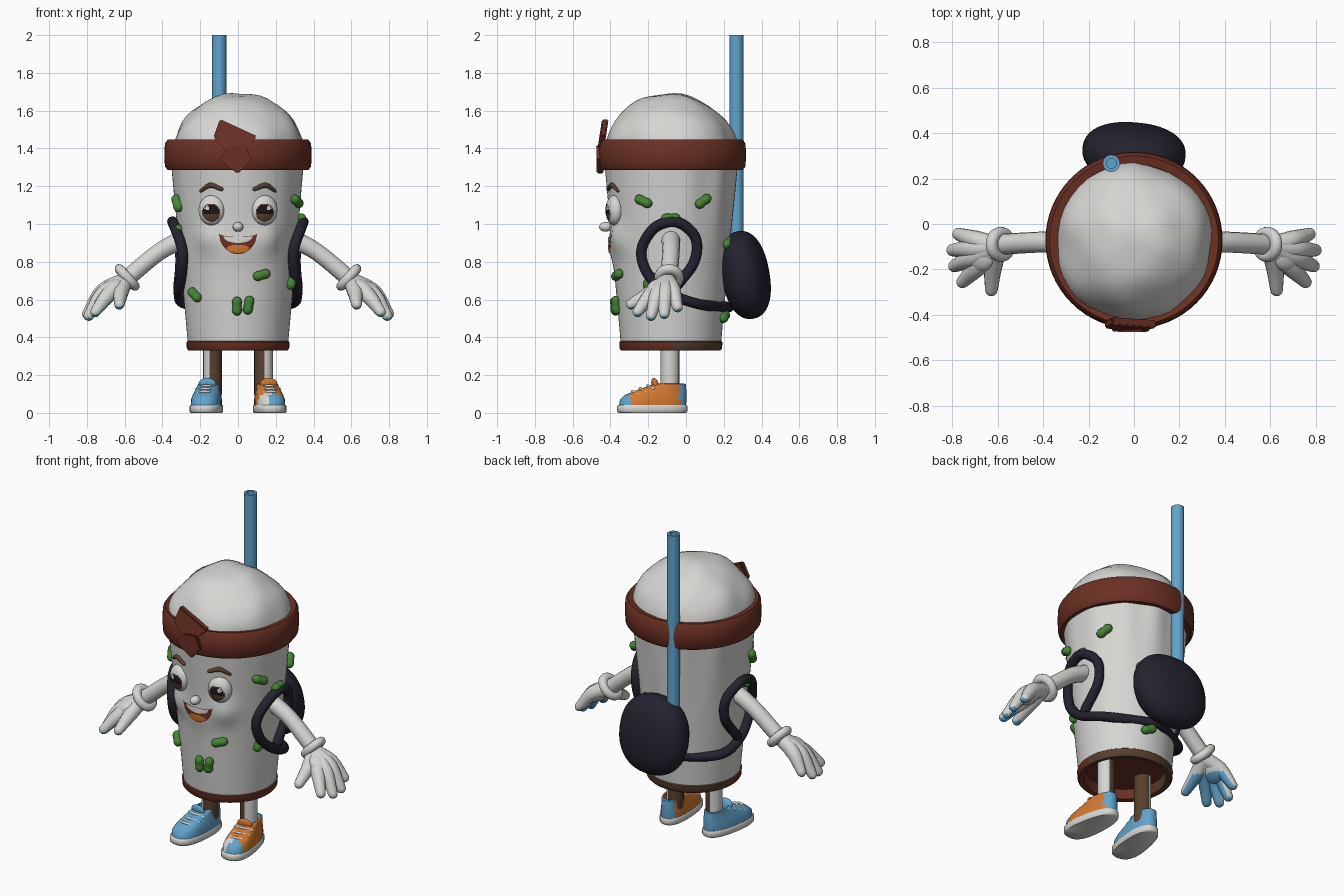
import bpy, bmesh
from math import sin, cos, asin, pi, radians, exp, copysign
from mathutils import Vector, Matrix, noise

cube = bpy.data.objects.get("Cube")
if cube:
    bpy.data.objects.remove(cube)


def material(name, *rgb):
    m = bpy.data.materials.new(name)
    m.use_nodes = True
    m.diffuse_color = (*rgb, 1)
    b = m.node_tree.nodes["Principled BSDF"]
    b.inputs["Base Color"].default_value = (*rgb, 1)
    b.inputs["Roughness"].default_value = 0.7
    return m


WHITE = material("white", 0.67, 0.67, 0.65)
BLUE = material("sky blue", 0.12, 0.37, 0.61)
ORANGE = material("orange", 0.65, 0.19, 0.03)
NAVY = material("dark navy", 0.017, 0.016, 0.028)
RED = material("red brown", 0.15, 0.03, 0.017)
GREEN = material("green", 0.06, 0.23, 0.035)
BROWN = material("brown", 0.1, 0.052, 0.028)
BLACK = material("black", 0.01, 0.008, 0.01)
CY = -0.08  # depth of the body axis


def finish(name, bm, mats, rule=None, angle=50):
    """Turn a bmesh into a smooth object; rule picks a material per face."""
    bmesh.ops.recalc_face_normals(bm, faces=bm.faces)
    bm.normal_update()
    for f in bm.faces:
        f.smooth = True
        if rule:
            f.material_index = rule(f.calc_center_median(), f.normal)
    me = bpy.data.meshes.new(name)
    bm.to_mesh(me)
    bm.free()
    for m in mats:
        me.materials.append(m)
    me.set_sharp_from_angle(angle=radians(angle))
    ob = bpy.data.objects.new(name, me)
    bpy.context.scene.collection.objects.link(ob)
    return ob


def skin(bm, loops, closed=False):
    """Bridge equal loops of points, capping the ends unless closed."""
    rows = [[bm.verts.new(p) for p in loop] for loop in loops]
    n = len(rows[0])
    for a, b in list(zip(rows, rows[1:])) + ([(rows[-1], rows[0])] if closed else []):
        for i in range(n):
            bm.faces.new((a[i], a[(i + 1) % n], b[(i + 1) % n], b[i]))
    if not closed:
        bm.faces.new(rows[0])
        bm.faces.new(rows[-1])


def circle(r, z, x=0, y=CY, n=64):
    return [(x + r * sin(2 * pi * i / n), y - r * cos(2 * pi * i / n), z) for i in range(n)]


def tube(bm, pts, radii, n=14, steps=6):
    """Round-ended tube along a smooth path with a radius per point."""
    p = [Vector(q) for q in pts]
    ext = [2 * p[0] - p[1]] + p + [2 * p[-1] - p[-2]]
    path = []
    for k in range(len(p) - 1):
        a, b, c, d = ext[k:k + 4]
        for j in range(steps):
            t = j / steps
            q = 0.5 * (2 * b + (c - a) * t + (2 * a - 5 * b + 4 * c - d) * t * t
                       + (3 * b - a - 3 * c + d) * t ** 3)
            path.append((q, radii[k] * (1 - t) + radii[k + 1] * t))
    path.append((p[-1], radii[-1]))
    tan = [(path[min(i + 1, len(path) - 1)][0] - path[max(i - 1, 0)][0]).normalized()
           for i in range(len(path))]
    caps = [radians(d) for d in (82, 56, 28)]
    (q0, r0), (q1, r1) = path[0], path[-1]
    rows = [(q0 - tan[0] * r0 * sin(c), r0 * cos(c), tan[0]) for c in caps]
    rows += [(q, r, t) for (q, r), t in zip(path, tan)]
    rows += [(q1 + tan[-1] * r1 * sin(c), r1 * cos(c), tan[-1]) for c in reversed(caps)]
    side, prev, loops = tan[0].orthogonal().normalized(), tan[0], []
    for q, r, t in rows:
        side = prev.rotation_difference(t) @ side
        prev, up = t, t.cross(side)
        loops.append([q + r * (cos(2 * pi * i / n) * side + sin(2 * pi * i / n) * up) for i in range(n)])
    skin(bm, loops)


def tube_object(name, pts, radii, mats, rule=None, **kw):
    bm = bmesh.new()
    tube(bm, pts, radii, **kw)
    return finish(name, bm, mats, rule)


def ball(bm, loc, scale, rot=Matrix(), u=32, v=20):
    m = Matrix.Translation(loc) @ rot @ Matrix.Diagonal((*scale, 1))
    return bmesh.ops.create_uvsphere(bm, u_segments=u, v_segments=v, radius=1, matrix=m)["verts"]


# Body surface: tapered wall with cheeks and soft folds; a is the angle from the front
def wall(z):
    return 0.262 + (z - 0.33) * 0.09


def surf(a, z, off=0.0):
    a = (a + pi) % (2 * pi) - pi
    r = wall(z) + off
    for ca, cz, amp in ((0.5, 0.92, 0.028), (-0.5, 0.92, 0.028), (0, 0.87, 0.014)):
        r += amp * exp(-((a - ca) / 0.24) ** 2 - ((z - cz) / 0.08) ** 2)
    fade = min(max((z - 0.85) / 0.35, 0), 1) * (1 - cos(a)) / 2
    r += 0.006 * fade * sin(11 * a)
    return Vector((r * sin(a), CY - r * cos(a), z))


def front(x, z, off=0.0):
    return surf(asin(x / 0.33), z, off)


bm = bmesh.new()
N = 80
loops = [circle(0.02, 0.39, n=N), circle(0.22, 0.39, n=N), circle(0.235, 0.335, n=N),
         circle(0.262, 0.33, n=N), circle(0.271, 0.34, n=N), circle(0.273, 0.375, n=N)]
loops += [[surf(2 * pi * i / N, 0.38 + k * 0.025) for i in range(N)] for k in range(42)]


def body_rule(c, n):
    if c.z > 0.38 and (c.xy - Vector((0, CY))).length > 0.25:
        return 0
    return 1 if c.y < -0.08 or n.z < -0.8 and c.z > 0.36 else 2


skin(bm, loops)
finish("cup_body", bm, [WHITE, RED, BROWN], body_rule)

# Lumpy domed top
bm = bmesh.new()
for v in ball(bm, (0, CY, 1.38), (0.35, 0.345, 0.31), u=40, v=28):
    v.co += (v.co - Vector((0, CY, 1.38))) * 0.06 * noise.noise(v.co * 6)
bmesh.ops.delete(bm, geom=[v for v in bm.verts if v.co.z < 1.33], context="VERTS")
finish("domed_top", bm, [WHITE])

# Headband and its folded knot
bm = bmesh.new()
profile = [(0.335, 1.29), (0.372, 1.285), (0.387, 1.305), (0.39, 1.365),
           (0.387, 1.425), (0.372, 1.447), (0.335, 1.44)]
skin(bm, [circle(r, z, y=-0.072) for r, z in profile], closed=True)
finish("headband", bm, [RED])


def plate(name, outline, y0, lean):
    bm = bmesh.new()
    skin(bm, [[(x, y0 + d + lean * (z - 1.4), z) for x, z in outline] for d in (0, 0.035)])
    bmesh.ops.bevel(bm, geom=bm.edges[:], offset=0.006, segments=2, affect="EDGES")
    finish(name, bm, [RED], angle=35)


plate("knot_upper_fold", [(-0.13, 1.46), (-0.095, 1.555), (0.1, 1.465), (0.05, 1.4), (-0.07, 1.39)], -0.468, 0.15)
plate("knot_lower_fold", [(-0.1, 1.34), (-0.05, 1.41), (0.04, 1.42), (0.07, 1.34), (0, 1.265)], -0.475, -0.02)

# Eyes: coloured by angle from the gaze axis
for side, s in (("left", 1), ("right", -1)):
    bm = bmesh.new()
    mid = Vector((s * 0.14, -0.378, 1.073))
    gaze = Matrix.Rotation(s * radians(16), 4, "Z")
    ball(bm, mid, (0.07, 0.046, 0.08), gaze @ Matrix.Rotation(0, 4, "X"), 48, 36)

    def eye_rule(c, n):
        d = gaze.inverted().to_3x3() @ (c - mid)
        x, z = d.x + s * 0.008, d.z + 0.012
        if d.y > 0 or x * x + z * z > 0.0023:
            return 0
        if (x - s * 0.018) ** 2 + (z - 0.024) ** 2 < 0.00016:
            return 0
        return 1 if z < -0.012 or x * x + z * z > 0.0018 else 2

    finish(side + "_eye", bm, [WHITE, BROWN, BLACK], eye_rule)
    tube_object(side + "_eyebrow", [front(s * x, z, 0.004) for x, z in ((0.085, 1.185), (0.14, 1.205), (0.19, 1.175))],
                [0.011, 0.014, 0.008], [BROWN])

bm = bmesh.new()
ball(bm, (0, -0.425, 0.985), (0.028, 0.035, 0.026))
finish("nose", bm, [WHITE])


# Mouth pieces: thin sheets between a lower and an upper curve
def sheet(name, w, low, high, off, mat):
    bm = bmesh.new()
    grid = []
    for i in range(25):
        u = -1 + i / 12
        lo, hi = low(u), high(u)
        grid.append([bm.verts.new(front(u * w, lo + (hi - lo) * j / 6, off)) for j in range(7)])
    for a, b in zip(grid, grid[1:]):
        for j in range(6):
            bm.faces.new((a[j], b[j], b[j + 1], a[j + 1]))
    bmesh.ops.remove_doubles(bm, verts=bm.verts, dist=1e-5)
    ob = finish(name, bm, [mat])
    if sum(p.normal.y for p in ob.data.polygons) > 0:
        ob.data.flip_normals()


def arch(u):
    return max(0, 1 - u * u) ** 0.5


sheet("mouth", 0.1, lambda u: 0.95 - 0.11 * arch(u), lambda u: 0.95 - 0.018 * arch(u), 0.004, RED)
sheet("teeth", 0.075, lambda u: 0.93 - 0.03 * arch(u), lambda u: 0.936 - 0.005 * arch(u), 0.007, WHITE)
sheet("tongue", 0.06, lambda u: 0.872 - 0.025 * arch(u), lambda u: 0.872 + 0.018 * arch(u), 0.007, ORANGE)

# Green bits stuck to the wall: angle, height, tilt
bits = [(65, 1.12, -25), (120, 1.12, 35), (90, 1.03, 0), (-70, 1.11, -60), (-76, 0.97, 5), (-50, 0.625, -35),
        (-1, 0.565, 90), (11, 0.57, 80), (24, 0.73, 15), (68, 0.7, 65), (160, 0.9, 20), (168, 0.51, 20)]
for i, (a, z, t) in enumerate(bits):
    t = radians(t)
    ends = [surf(radians(a) + k * cos(t) * 0.075, z + k * sin(t) * 0.024, 0.012) for k in (-1, 0, 1)]
    tube_object(f"green_bit_{i + 1}", ends, [0.026, 0.024, 0.026], [GREEN], steps=2)

# Straw with a hollow top
bm = bmesh.new()
skin(bm, [circle(r, z, -0.1, 0.267, 24) for r, z in ((0.038, 0.75), (0.038, 2), (0.022, 2), (0.022, 1.85))])
finish("straw", bm, [BLUE])

# Backpack: a puffed round pouch leaning on the wall
bm = bmesh.new()
pose = Matrix.Translation((0, 0.315, 0.73)) @ Matrix.Rotation(radians(-5), 4, "Z") @ Matrix.Rotation(radians(10), 4, "X")
for v in ball(bm, (0, 0, 0), (1, 1, 1), u=40, v=28):
    v.co = pose @ Vector([copysign(abs(c) ** 0.88, c) * k for c, k in zip(v.co, (0.228, 0.125, 0.235))])
finish("backpack", bm, [NAVY])

strap = [(0.25, 0.56), (0.06, 0.575), (-0.08, 0.63), (-0.19, 0.73), (-0.225, 0.86), (-0.16, 0.98),
         (-0.05, 1.01), (0.04, 0.93), (0.035, 0.8), (-0.06, 0.66)]
FINGERS = [((0.7, -0.07, 0.65), (0.772, -0.045, 0.56)), ((0.72, -0.11, 0.64), (0.798, -0.115, 0.525)),
           ((0.715, -0.15, 0.63), (0.79, -0.185, 0.515)), ((0.69, -0.19, 0.62), (0.755, -0.255, 0.535)),
           ((0.62, -0.18, 0.64), (0.628, -0.29, 0.575))]

for side, s in (("left", 1), ("right", -1)):
    def m(p):
        return Vector((p[0] * s, p[1], p[2]))

    # Backpack strap hugging the wall around the shoulder
    path = [surf(s * (pi / 2 + asin(min((y - CY) / wall(z), 1))), z, 0.024) for y, z in strap]
    tube_object(side + "_strap", path, [0.028] * len(path), [NAVY])

    # Arm, glove cuff and hand
    tube_object(side + "_arm", [m((0.29, -0.08, 0.92)), m((0.42, -0.08, 0.85)), m((0.59, -0.09, 0.71))],
                [0.05, 0.046, 0.046], [WHITE])
    bm = bmesh.new()
    axis = m((0.74, 0, -0.67)).to_track_quat("Z", "Y").to_matrix()
    ring = [axis @ Vector((0.052 * cos(k * pi / 16), 0.058 * sin(k * pi / 16), 0)) for k in range(32)]
    skin(bm, [[m((0.587, -0.09, 0.717)) + v * (1 + 0.5 * cos(t)) + axis.col[2] * 0.026 * sin(t) for v in ring]
              for t in [k * pi / 6 for k in range(12)]], closed=True)
    finish(side + "_cuff", bm, [WHITE])
    bm = bmesh.new()
    for knuckle, tip in FINGERS:
        tube(bm, [m((0.6, -0.1, 0.7)), m(knuckle), m(tip)], [0.045, 0.042, 0.028])
    ball(bm, m((0.675, -0.125, 0.65)), (0.085, 0.085, 0.045), Matrix.Rotation(s * radians(38), 4, "Y"))
    finish(side + "_glove", bm, [WHITE, BLUE],
           lambda c, n: int(n.z < -0.45 and c.z < (0.56 if s > 0 else 0.62)))

    # Leg, bare on the outside
    tube_object(side + "_leg", [m((0.135, -0.085, 0.1)), m((0.135, -0.085, 0.39))], [0.05, 0.05],
                [WHITE, BROWN], lambda c, n: int(abs(c.x) < 0.148))

    # Shoe: stacked outlines for sole and upper, turned slightly outwards
    turn = Matrix.Translation((s * 0.142, 0, 0)) @ Matrix.Rotation(s * radians(7), 4, "Z")

    def outline(z, w, y0, y1, n=36):
        pts = []
        for i in range(n):
            a, h = 2 * pi * i / n, (y1 - y0) / 2
            c, d = [copysign(abs(q) ** 0.8, q) for q in (sin(a), cos(a))]
            pts.append(turn @ Vector((c * w * (1 + 0.12 * d), (y0 + y1) / 2 - d * h, z)))
        return pts

    bm = bmesh.new()
    skin(bm, [outline(*q) for q in ((0, 0.078, -0.36, 0), (0.008, 0.084, -0.368, 0.008),
                                    (0.035, 0.084, -0.368, 0.008), (0.042, 0.079, -0.362, 0.003))])
    finish(side + "_sole", bm, [WHITE])

    def shoe_rule(c, n):
        if s < 0:
            return 0
        if c.y < -0.29:
            return 0 if c.x > 0.17 else 2
        return 0 if c.y > -0.035 else 1

    bm = bmesh.new()
    skin(bm, [outline(*q) for q in ((0.035, 0.077, -0.357, 0), (0.07, 0.077, -0.352, 0.002),
                                    (0.095, 0.07, -0.325, 0.002), (0.115, 0.064, -0.275, 0.002),
                                    (0.135, 0.058, -0.22, 0), (0.152, 0.055, -0.175, -0.002),
                                    (0.155, 0.045, -0.16, -0.012), (0.13, 0.04, -0.15, -0.02))])
    finish(side + "_shoe", bm, [BLUE, ORANGE, WHITE], shoe_rule)
    bm = bmesh.new()
    ball(bm, (0, -0.165, 0.15), (0.048, 0.018, 0.036), Matrix.Rotation(radians(15), 4, "X"), 24, 14)
    bm.transform(turn)
    finish(side + "_tongue_flap", bm, [BLUE if s < 0 else ORANGE])
    bm = bmesh.new()
    for y, z in ((-0.285, 0.114), (-0.245, 0.129), (-0.205, 0.144)):
        tube(bm, [turn @ Vector(q) for q in ((-0.055, y + 0.025, z - 0.017), (0, y, z), (0.055, y + 0.025, z - 0.017))],
             [0.008] * 3, n=8)
    finish(side + "_laces", bm, [WHITE])
